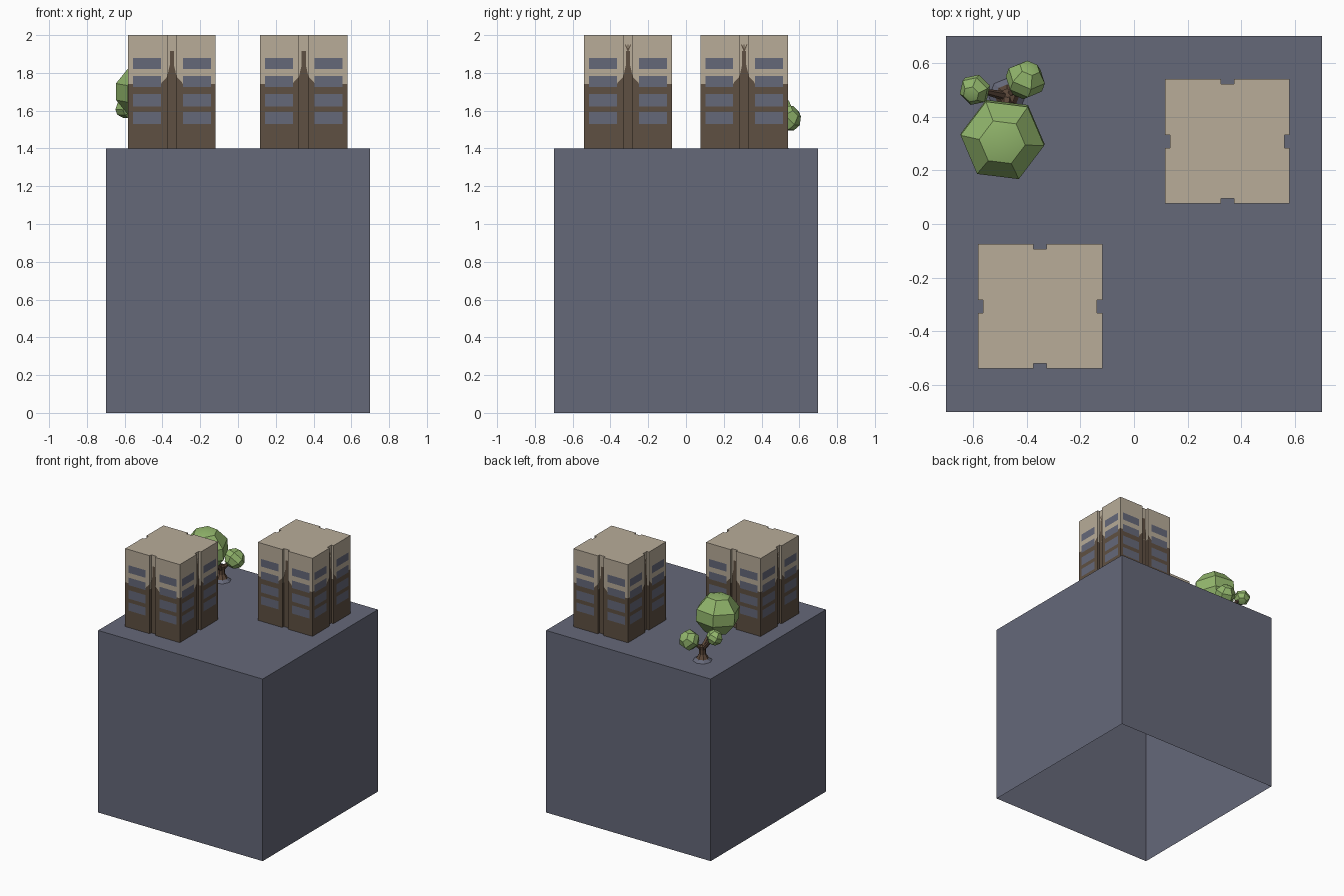
import bpy, bmesh, math
from mathutils import Vector, Matrix, Euler

if "Cube" in bpy.data.objects:
    bpy.data.objects.remove(bpy.data.objects["Cube"])


def material(name, rgb):
    m = bpy.data.materials.new(name)
    lin = [((c / 255 + 0.055) / 1.055) ** 2.4 for c in rgb]
    m.diffuse_color = (*lin, 1)
    m.use_nodes = True
    m.node_tree.nodes["Principled BSDF"].inputs["Base Color"].default_value = m.diffuse_color
    return m


SLATE = material("slate", (101, 104, 121))
BEIGE = material("beige", (184, 172, 153))
BROWN = material("wall_brown", (95, 80, 66))
BARK = material("bark", (92, 72, 58))
LEAF = material("leaf_green", (146, 182, 108))


def finish(name, bm, mats, loc=(0, 0, 0), smooth=None):
    me = bpy.data.meshes.new(name)
    bm.to_mesh(me)
    bm.free()
    for m in mats:
        me.materials.append(m)
    if smooth:
        me.shade_smooth()
        me.set_sharp_from_angle(angle=math.radians(smooth))
    ob = bpy.data.objects.new(name, me)
    ob.location = loc
    bpy.context.collection.objects.link(ob)
    return ob


# Base block, open underneath
bm = bmesh.new()
bmesh.ops.create_cube(bm, size=1.4, matrix=Matrix.Translation((0, 0, 0.7)))
bottom = [f for f in bm.faces if f.normal.z < -0.9]
bmesh.ops.delete(bm, geom=bottom, context='FACES')
finish("base_block", bm, [SLATE])

# Building dimensions (local z from the roof deck of the block)
H, N, D, TOP, BAND = 0.232, 0.024, 0.019, 0.6, 0.341
WIN_T = (0.058, 0.206)
WIN_Z = [(0.13, 0.193), (0.222, 0.288), (0.326, 0.384), (0.421, 0.479)]


def building(name, loc):
    # Notched square outline, one side repeated four times
    side = [(-H, -H), (-N, -H), (-N, -H + D), (N, -H + D), (N, -H)]
    bm = bmesh.new()
    ring = []
    for k in range(4):
        R = Matrix.Rotation(k * math.pi / 2, 3, 'Z')
        ring += [R @ Vector((x, y, 0)) for x, y in side]
    lo = [bm.verts.new(p) for p in ring]
    hi = [bm.verts.new(p + Vector((0, 0, TOP))) for p in ring]
    n = len(ring)
    for i in range(n):
        j = (i + 1) % n
        bm.faces.new((lo[i], lo[j], hi[j], hi[i]))

    # Cut the walls along window edges and the colour band
    cuts = [((0, 0, BAND), (0, 0, 1))]
    cuts += [((0, 0, z), (0, 0, 1)) for pair in WIN_Z for z in pair]
    for s in (-1, 1):
        for t in WIN_T:
            cuts += [((s * t, 0, 0), (1, 0, 0)), ((0, s * t, 0), (0, 1, 0))]
    for co, no in cuts:
        bmesh.ops.bisect_plane(bm, geom=bm.verts[:] + bm.edges[:] + bm.faces[:],
                               plane_co=co, plane_no=no)
    bm.normal_update()
    for f in bm.faces:
        c = f.calc_center_median()
        t = min(abs(c.x), abs(c.y))
        outer = max(abs(c.x), abs(c.y)) > H - 0.001
        f.material_index = 0 if c.z > BAND else 1
        if outer and WIN_T[0] < t < WIN_T[1] and any(a < c.z < b for a, b in WIN_Z):
            f.material_index = 2
    # Roof
    bm.faces.new([bm.verts.new(p + Vector((0, 0, TOP))) for p in ring])
    finish(name, bm, [BEIGE, BROWN, SLATE], loc)

    # Painted spire rising from the brown band on every side
    bm = bmesh.new()

    def plate(points, y, R):
        bm.faces.new([bm.verts.new(R @ Vector((x, y, z))) for x, z in points])

    wedge = [(N, BAND), (0.058, BAND), (0.053, 0.351), (0.028, 0.376), (N, 0.385)]
    for k in range(4):
        R = Matrix.Rotation(k * math.pi / 2, 3, 'Z')
        plate([(-N, BAND), (N, BAND), (N, 0.385), (0.0108, 0.442), (0.0108, 0.515),
               (-0.0108, 0.515), (-0.0108, 0.442), (-N, 0.385)], -H + D - 0.002, R)
        plate(wedge, -H - 0.001, R)
        plate([(-x, z) for x, z in reversed(wedge)], -H - 0.001, R)
        if k % 2:  # small finial strokes on the left and right sides
            for dx in (-0.014, 0, 0.014):
                plate([(-0.003, 0.515), (0.003, 0.515), (dx + 0.003, 0.55),
                       (dx - 0.003, 0.55)], -H + D - 0.002, R)
    finish(name + "_spires", bm, [BROWN], loc)


building("front_building", (-0.35, -0.307, 1.4))
building("back_building", (0.348, 0.308, 1.4))


def lathe(name, rings, sides, mats, loc, rot=(0, 0, 0), smooth=None, rule=None):
    """Stack of (radius, z) rings closed by single points where radius is 0."""
    bm = bmesh.new()
    M = Euler(rot).to_matrix()
    rows = []
    for r, z in rings:
        cnt = sides if r else 1
        rows.append([bm.verts.new(M @ Vector((r * math.cos(2 * math.pi * i / sides),
                                              r * math.sin(2 * math.pi * i / sides), z)))
                     for i in range(cnt)])
    for k, (a, b) in enumerate(zip(rows, rows[1:])):
        for i in range(sides):
            j = (i + 1) % sides
            vs = [a[i % len(a)], a[j % len(a)], b[j % len(b)], b[i % len(b)]]
            f = bm.faces.new(list(dict.fromkeys(vs)))
            f.material_index = rule(k) if rule else 0
    return finish(name, bm, mats, loc, smooth)


# Leaf clumps: six-sided faceted balls
def leaves(name, loc, r, rot):
    prof = [(0, -0.96), (0.55, -0.83), (1, -0.28), (1, 0.28), (0.55, 0.83), (0, 0.96)]
    lathe(name, [(a * r, b * r) for a, b in prof], 6, [LEAF], loc, rot, smooth=25)


leaves("large_leaves", (-0.49, 0.315, 1.70), 0.157, (0.08, 0, math.radians(-7)))
leaves("left_leaves", (-0.593, 0.50, 1.615), 0.057, (0.3, -0.4, 0.2))
leaves("right_leaves", (-0.405, 0.537, 1.56), 0.073, (-0.6, 0.7, 0.4))

# Trunk with a slate-coloured root flare
ROOT = Vector((-0.473, 0.475, 1.4))
lathe("trunk", [(0.068, 0), (0.045, 0.018), (0.025, 0.05), (0.024, 0.085), (0.03, 0.11), (0, 0.115)],
      8, [BARK, SLATE], ROOT, rule=lambda k: 1 if k == 0 else 0)


# Branches reaching into each clump
def branch(name, end, r0, r1):
    start = ROOT + Vector((0, 0, 0.085))
    d = Vector(end) - start
    rot = d.to_track_quat('Z', 'Y').to_euler()
    lathe(name, [(r0, 0), (r1, d.length)], 6, [BARK], start, rot)


branch("large_branch", (-0.485, 0.37, 1.60), 0.022, 0.014)
branch("left_branch", (-0.57, 0.497, 1.59), 0.018, 0.010)
branch("right_branch", (-0.425, 0.52, 1.54), 0.018, 0.010)
